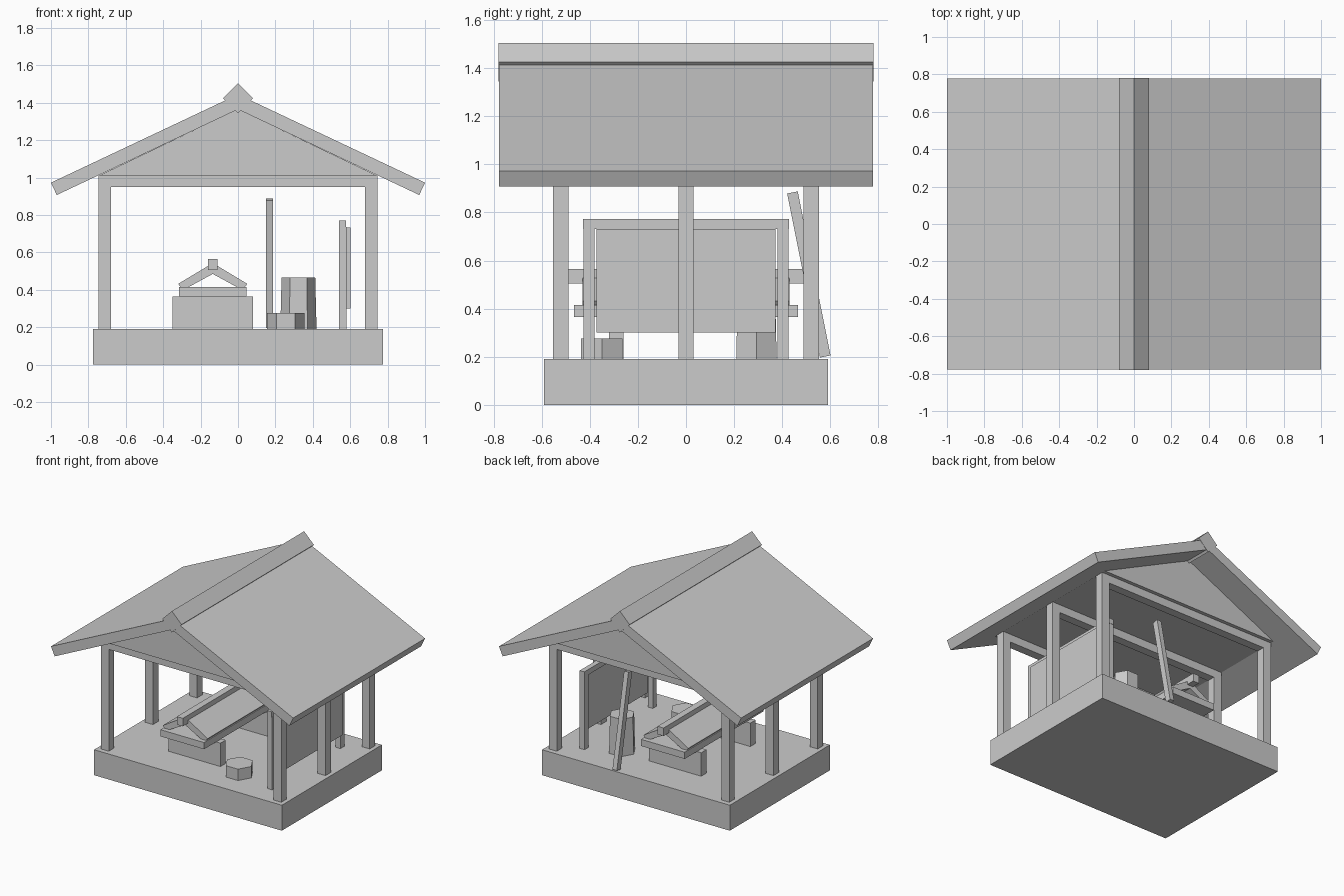
import bpy
import bmesh
import math
from mathutils import Matrix

cube = bpy.data.objects.get("Cube")
if cube:
    bpy.data.objects.remove(cube, do_unlink=True)

GREY = (0.6, 0.6, 0.6, 1.0)
mat = bpy.data.materials.new("plain_grey")
mat.use_nodes = True
mat.diffuse_color = GREY
mat.node_tree.nodes["Principled BSDF"].inputs["Base Color"].default_value = GREY


def finish(name, bm):
    bmesh.ops.recalc_face_normals(bm, faces=bm.faces[:])
    mesh = bpy.data.meshes.new(name)
    bm.to_mesh(mesh)
    bm.free()
    mesh.materials.append(mat)
    obj = bpy.data.objects.new(name, mesh)
    bpy.context.collection.objects.link(obj)
    return obj


def prism(name, profile, y0, y1):
    """Extrude an (x, z) profile along y."""
    bm = bmesh.new()
    face = bm.faces.new([bm.verts.new((x, y0, z)) for x, z in profile])
    ext = bmesh.ops.extrude_face_region(bm, geom=[face])
    moved = [g for g in ext["geom"] if isinstance(g, bmesh.types.BMVert)]
    bmesh.ops.translate(bm, verts=moved, vec=(0, y1 - y0, 0))
    return finish(name, bm)


def box(name, x0, x1, y0, y1, z0, z1):
    return prism(name, [(x0, z0), (x1, z0), (x1, z1), (x0, z1)], y0, y1)


def stump(name, x, y, r_low, r_top, z0, z1):
    """Six-sided block standing on the floor."""
    bm = bmesh.new()
    bmesh.ops.create_cone(bm, cap_ends=True, segments=6, radius1=r_low,
                          radius2=r_top, depth=z1 - z0,
                          matrix=Matrix.Rotation(math.radians(90), 4, "Z"))
    # Put a corner on the x axis whichever way the primitive starts
    if max(v.co.x for v in bm.verts) < r_low * 0.95:
        bmesh.ops.rotate(bm, verts=bm.verts[:],
                         matrix=Matrix.Rotation(math.radians(30), 3, "Z"))
    bmesh.ops.translate(bm, verts=bm.verts[:], vec=(x, y, (z0 + z1) / 2))
    return finish(name, bm)


def roof_pair(name, cx, profile, half_y):
    """Two sloping slabs mirrored about x = cx."""
    for side, s in (("left", 1), ("right", -1)):
        prism(f"{name}_{side}", [(cx + s * x, z) for x, z in profile], -half_y, half_y)


FLOOR = 0.19
box("base", -0.775, 0.775, -0.59, 0.59, 0, FLOOR)

# Three post frames with cross beams
for i, y in enumerate((-0.521, 0, 0.521)):
    for side, s in (("left", 1), ("right", -1)):
        xs = sorted((s * 0.68, s * 0.745))
        box(f"post_{side}_{i}", *xs, y - 0.032, y + 0.032, FLOOR, 1.01)
    box(f"cross_beam_{i}", -0.68, 0.68, y - 0.032, y + 0.032, 0.95, 1.01)

# Roof: gable body, slopes and ridge cap
prism("gable", [(-0.745, 1.01), (0.745, 1.01), (0, 1.366)], -0.58, 0.58)
roof_pair("roof_slope", 0, [(0, 1.365), (0, 1.445), (1, 0.973), (0.969, 0.907)], 0.778)
prism("ridge_cap", [(0, 1.345), (0.08, 1.425), (0, 1.505), (-0.08, 1.425)], -0.78, 0.78)

# Display board on its frame
for side, y in (("front", -0.403), ("back", 0.403)):
    box(f"board_post_{side}", 0.54, 0.58, y - 0.023, y + 0.023, FLOOR, 0.735)
box("board_rail", 0.54, 0.578, -0.428, 0.428, 0.732, 0.772)
box("board", 0.578, 0.602, -0.372, 0.372, 0.3, 0.732)

# Table with a small pitched lid
CX = -0.135
for side, y in (("front", -0.29), ("back", 0.29)):
    box(f"table_support_{side}", -0.35, 0.08, y - 0.031, y + 0.031, FLOOR, 0.365)
box("table_top", -0.315, 0.045, -0.465, 0.465, 0.365, 0.415)
roof_pair("lid_slope", CX, [(0, 0.485), (0, 0.543), (0.185, 0.432), (0.16, 0.398)], 0.43)
box("lid_ridge", CX - 0.025, CX + 0.025, -0.493, 0.493, 0.505, 0.565)

# Stools
stump("low_stool", 0.255, -0.35, 0.1, 0.1, FLOOR, 0.275)
stump("tall_stool", 0.323, 0.293, 0.097, 0.09, FLOOR, 0.465)

# Leaning pole
pole = box("leaning_pole", -0.018, 0.018, -0.0225, 0.0225, -0.348, 0.348)
pole.location = (0.168, 0.511, 0.542)
pole.rotation_euler.x = math.atan(0.2)
